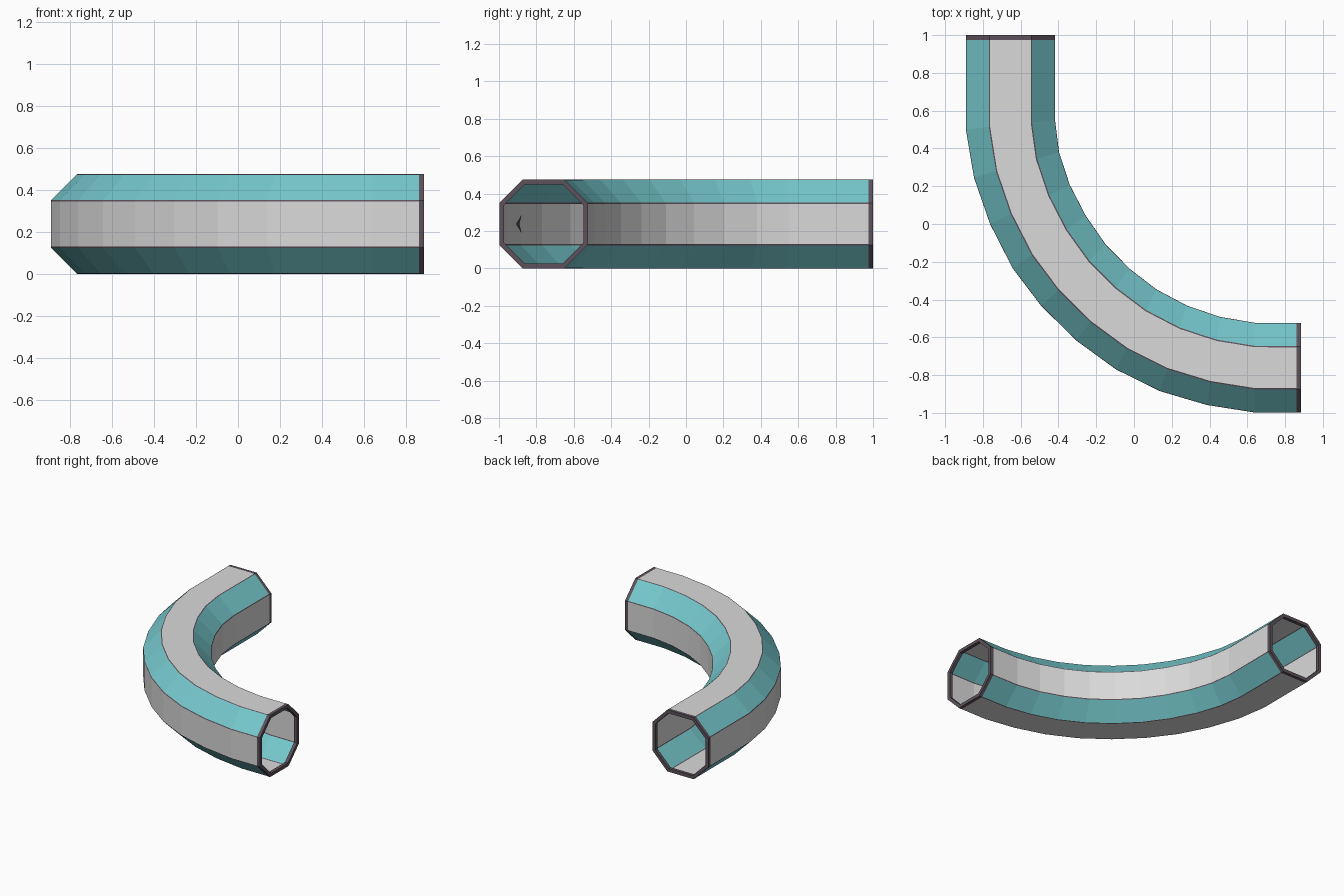
import bpy, bmesh, math
from mathutils import Vector

if "Cube" in bpy.data.objects:
    bpy.data.objects.remove(bpy.data.objects["Cube"])

H = 0.237      # half height / half width of the octagonal section
F = 0.112      # half length of the upright and level sides
RIM = 0.025    # rim depth and thickness


def material(name, rgb):
    m = bpy.data.materials.new(name)
    m.diffuse_color = (*rgb, 1)
    m.use_nodes = True
    m.node_tree.nodes["Principled BSDF"].inputs["Base Color"].default_value = m.diffuse_color
    return m


GREY = material("light grey", (0.70, 0.70, 0.70))
TEAL = material("teal", (0.18, 0.58, 0.61))
DARK = material("dark trim", (0.11, 0.085, 0.105))

# outer and inner wall points of each bend station (plan view)
outer = [(-.89, .5), (-.847, .245), (-.762, 0), (-.642, -.235), (-.49, -.435),
         (-.305, -.617), (-.095, -.77), (.138, -.885), (.385, -.958), (.64, -.998)]
inner = [(-.418, .55), (-.397, .38), (-.34, .207), (-.255, .043), (-.15, -.108),
         (-.022, -.238), (.12, -.347), (.28, -.432), (.455, -.492), (.64, -.523)]
bend = list(zip(outer, inner))


def end_y(y):
    return ((-.89, y), (-.417, y))


def end_x(x):
    return ((x, -.998), (x, -.524))


def octagon(h, f):
    return [(-h, -f), (-f, -h), (f, -h), (h, -f), (h, f), (f, h), (-f, h), (-h, f)]


def trimmed(pts, d):
    """Cut every corner by d, leaving narrow trim strips."""
    out = []
    for i, p in enumerate(pts):
        p = Vector(p)
        for q in (pts[i - 1], pts[(i + 1) % len(pts)]):
            out.append(tuple(p + (Vector(q) - p).normalized() * d))
    return out


def ring(bm, station, profile):
    a, b = Vector(station[0]), Vector(station[1])
    mid, half = (a + b) / 2, (b - a) / 2
    return [bm.verts.new((*(mid + half * (u / H)), H + v)) for u, v in profile]


def bridge(bm, r1, r2, mat_of=lambda i: 0):
    n = len(r1)
    for i in range(n):
        j = (i + 1) % n
        bm.faces.new((r1[i], r1[j], r2[j], r2[i])).material_index = mat_of(i)


def finish(bm, name, mats):
    bmesh.ops.recalc_face_normals(bm, faces=bm.faces)
    me = bpy.data.meshes.new(name)
    bm.to_mesh(me)
    bm.free()
    for m in mats:
        me.materials.append(m)
    ob = bpy.data.objects.new(name, me)
    bpy.context.collection.objects.link(ob)
    return ob


# curved tube: alternating teal and grey panels with dark corner strips
bm = bmesh.new()
section = trimmed(octagon(H, F), 0.004)
rings = [ring(bm, s, section)
         for s in [end_y(1 - RIM)] + bend + [end_x(.885 - RIM)]]
for r1, r2 in zip(rings, rings[1:]):
    bridge(bm, r1, r2, lambda i: 2 if i % 2 == 0 else (1 if i % 4 == 1 else 0))
finish(bm, "curved_tube", [GREY, TEAL, DARK])

# solid octagonal rims at both openings
big = octagon(H, F)
small = octagon(H - RIM, F - RIM * math.tan(math.pi / 8))
for name, s1, s2 in (("back_rim", end_y(1 - RIM), end_y(1)),
                     ("side_rim", end_x(.885 - RIM), end_x(.885))):
    bm = bmesh.new()
    loop = [ring(bm, s1, big), ring(bm, s2, big), ring(bm, s2, small), ring(bm, s1, small)]
    for k in range(4):
        bridge(bm, loop[k], loop[(k + 1) % 4])
    finish(bm, name, [DARK])

# direction arrow on the inside of the outer wall
bm = bmesh.new()
p, q = Vector(outer[7]), Vector(outer[8])
along = (q - p).normalized()
inward = Vector((-along.y, along.x)) * 0.004
vs = []
for t, z in ((0.10, 0), (-0.01, .05), (0.035, 0), (-0.01, -.05)):
    vs.append(bm.verts.new((*(p + along * t + inward), H + z)))
bm.faces.new((vs[0], vs[1], vs[2]))
bm.faces.new((vs[0], vs[2], vs[3]))
finish(bm, "direction_arrow", [DARK])
